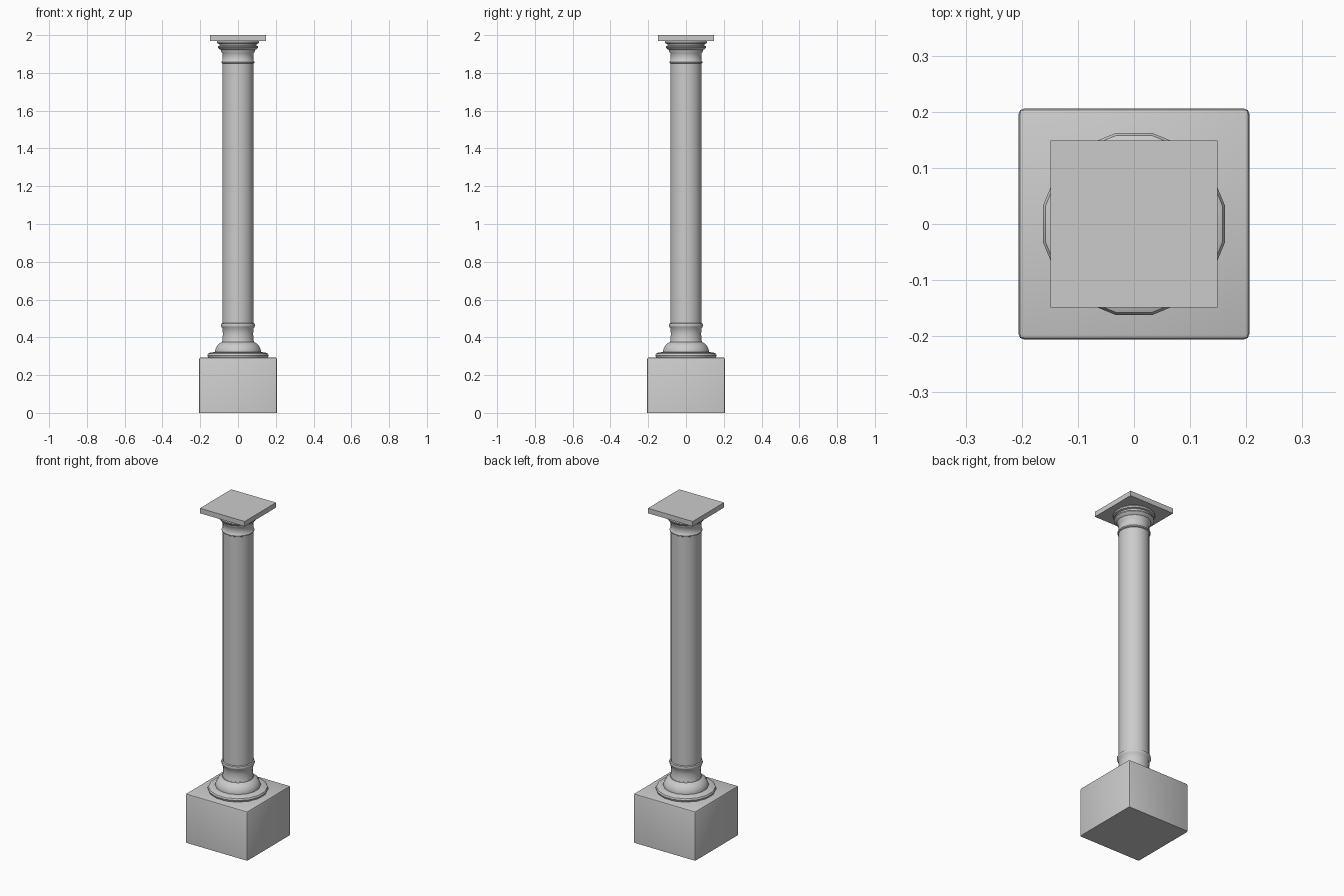
import bpy, bmesh, math

if "Cube" in bpy.data.objects:
    bpy.data.objects.remove(bpy.data.objects["Cube"])

SIDES = 16


def finish(bm, name, angle):
    bmesh.ops.recalc_face_normals(bm, faces=bm.faces)
    me = bpy.data.meshes.new(name)
    bm.to_mesh(me)
    bm.free()
    ob = bpy.data.objects.new(name, me)
    bpy.context.collection.objects.link(ob)
    bpy.ops.object.select_all(action='DESELECT')
    ob.select_set(True)
    bpy.context.view_layer.objects.active = ob
    bpy.ops.object.shade_smooth_by_angle(angle=math.radians(angle))
    return ob


def lathe(name, profile):
    """Turn (radius, z) points around z, capped at both ends."""
    bm = bmesh.new()
    rings = []
    for r, z in profile:
        angles = [2 * math.pi * (i + 0.5) / SIDES for i in range(SIDES)]
        rings.append([bm.verts.new((r * math.cos(a), r * math.sin(a), z)) for a in angles])
    for lo, hi in zip(rings, rings[1:]):
        for i in range(SIDES):
            j = (i + 1) % SIDES
            bm.faces.new((lo[i], lo[j], hi[j], hi[i]))
    bm.faces.new(rings[0])
    bm.faces.new(rings[-1])
    return finish(bm, name, 40)


def block(name, width, z0, z1, bevel=0):
    """Square block; the bevel leaves the bottom edges sharp."""
    bm = bmesh.new()
    bmesh.ops.create_cube(bm, size=1)
    for v in bm.verts:
        v.co = (v.co.x * width, v.co.y * width, z0 if v.co.z < 0 else z1)
    if bevel:
        edges = [e for e in bm.edges if max(v.co.z for v in e.verts) > z0]
        bmesh.ops.bevel(bm, geom=edges, offset=bevel, segments=2, profile=0.5,
                        affect='EDGES')
    return finish(bm, name, 40)


# Square pedestal and top slab
block("plinth", 0.411, 0.0, 0.294, 0.009)
block("abacus", 0.297, 1.97, 2.0)

# Stepped round base with swelling moulding
lathe("base_moulding", [
    (0.155, 0.282), (0.163, 0.297), (0.1655, 0.305), (0.161, 0.314),
    (0.147, 0.320), (0.124, 0.322), (0.124, 0.330), (0.119, 0.345),
    (0.109, 0.360), (0.095, 0.371), (0.086, 0.375), (0.086, 0.380)])

# Lower neck with its ring
lathe("lower_neck", [
    (0.087, 0.375), (0.083, 0.385), (0.082, 0.42), (0.084, 0.448),
    (0.090, 0.455), (0.0925, 0.463), (0.090, 0.472), (0.083, 0.476)])

# Long plain shaft
lathe("shaft", [(0.084, 0.47), (0.084, 1.858)])

# Capital: ring, flaring neck and stacked mouldings
lathe("capital", [
    (0.083, 1.848), (0.089, 1.852), (0.090, 1.858), (0.085, 1.864),
    (0.083, 1.885), (0.085, 1.905), (0.092, 1.914), (0.092, 1.920),
    (0.101, 1.926), (0.108, 1.934), (0.108, 1.941), (0.099, 1.944),
    (0.100, 1.953), (0.111, 1.956), (0.114, 1.964), (0.108, 1.972)])
